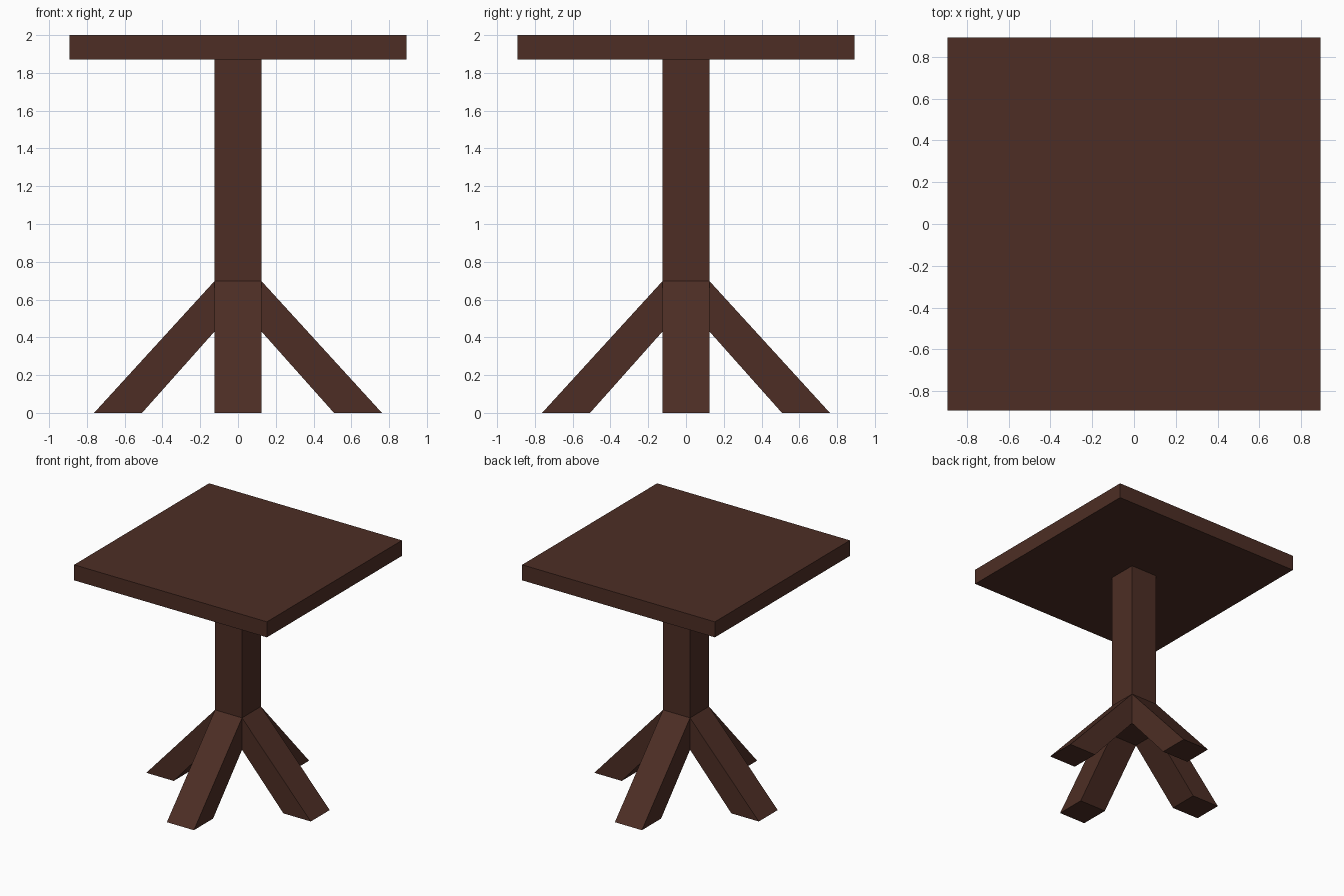
import bpy, bmesh
from math import pi
from mathutils import Matrix

default = bpy.data.objects.get("Cube")
if default:
    bpy.data.objects.remove(default, do_unlink=True)

# Dark wood colour
wood = bpy.data.materials.new("dark_brown_wood")
wood.use_nodes = True
colour = (0.074, 0.027, 0.018, 1)
wood.diffuse_color = colour
wood.node_tree.nodes["Principled BSDF"].inputs["Base Color"].default_value = colour

POST = 0.125       # half width of post and legs
TOP_UNDER = 1.87   # underside of the tabletop
POST_END = 0.43    # underside of the post


def finish(name, bm):
    bmesh.ops.recalc_face_normals(bm, faces=bm.faces)
    mesh = bpy.data.meshes.new(name)
    bm.to_mesh(mesh)
    bm.free()
    mesh.materials.append(wood)
    obj = bpy.data.objects.new(name, mesh)
    bpy.context.collection.objects.link(obj)
    return obj


def box(name, half, z0, z1):
    bm = bmesh.new()
    size = Matrix.Diagonal((2 * half, 2 * half, z1 - z0, 1))
    place = Matrix.Translation((0, 0, (z0 + z1) / 2))
    bmesh.ops.create_cube(bm, size=1, matrix=place @ size)
    return finish(name, bm)


def leg(name, angle):
    # Slanted side profile extruded across the leg's width
    profile = [(POST, 0.697), (0.762, 0), (0.508, 0), (POST, POST_END)]
    bm = bmesh.new()
    side = bm.faces.new([bm.verts.new((x, -POST, z)) for x, z in profile])
    swept = bmesh.ops.extrude_face_region(bm, geom=[side])["geom"]
    verts = [v for v in swept if isinstance(v, bmesh.types.BMVert)]
    bmesh.ops.translate(bm, verts=verts, vec=(0, 2 * POST, 0))
    bm.transform(Matrix.Rotation(angle, 4, "Z"))
    return finish(name, bm)


box("tabletop", 0.893, TOP_UNDER, 2)
box("post", POST, POST_END, TOP_UNDER)

# Four splayed legs around the post
for i, side in enumerate(("left", "back", "right", "front")):
    leg(side + "_leg", i * pi / 2)
